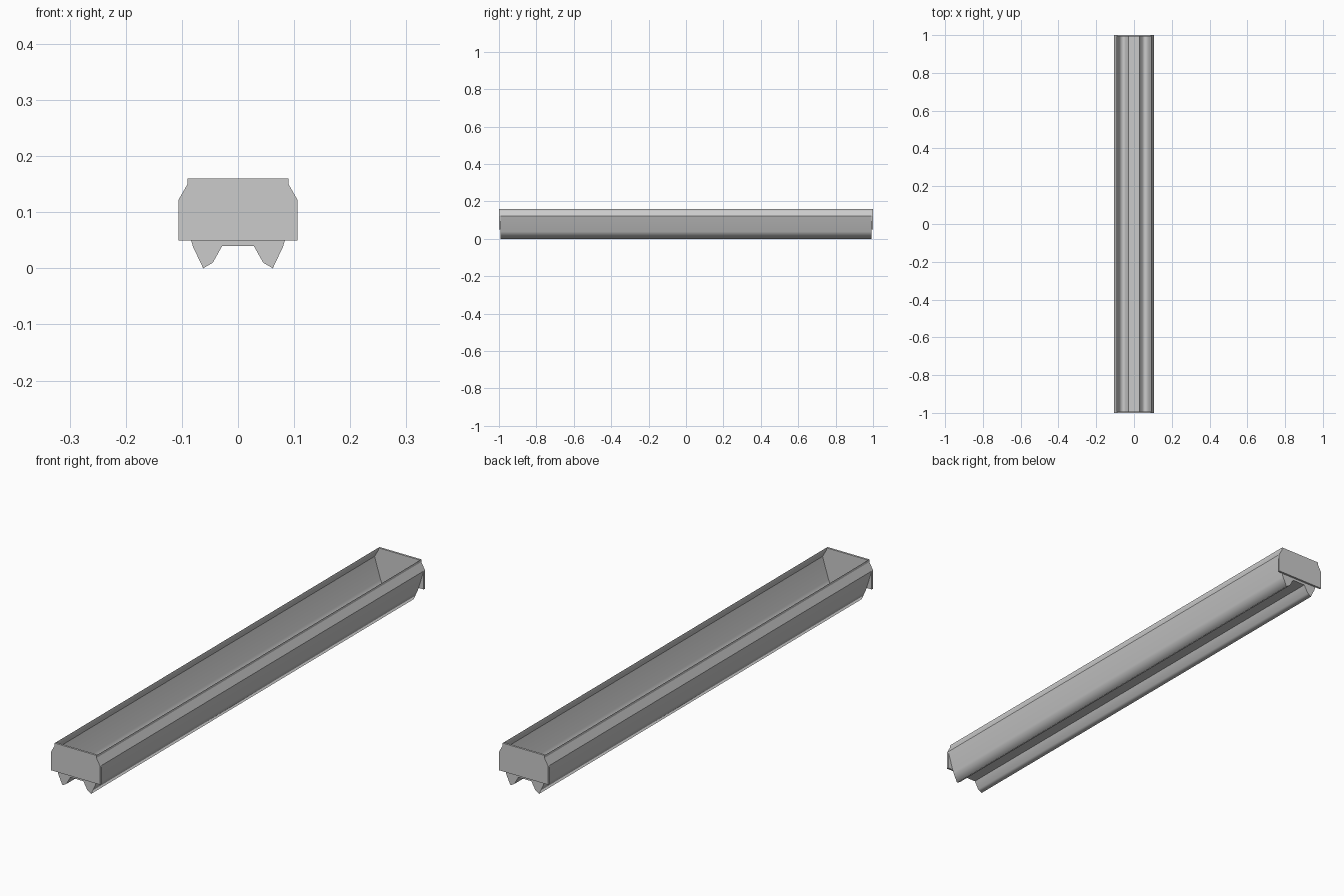
import bpy, bmesh

if "Cube" in bpy.data.objects:
    bpy.data.objects.remove(bpy.data.objects["Cube"])

END = 0.992   # where the trough stops and the end plates begin


def mirrored(half):
    """Complete a left-to-right profile from its right half."""
    return [(-x, z) for x, z in reversed(half)] + half


def finish(name, bm):
    mesh = bpy.data.meshes.new(name)
    bm.normal_update()
    bm.to_mesh(mesh)
    bm.free()
    obj = bpy.data.objects.new(name, mesh)
    bpy.context.collection.objects.link(obj)
    return obj


def sheet(name, profile, sharp=(), ends=False):
    """Run an open profile along y; sharp lists profile points kept crisp."""
    bm = bmesh.new()
    a = [bm.verts.new((x, -END, z)) for x, z in profile]
    b = [bm.verts.new((x, END, z)) for x, z in profile]
    for i in range(len(a) - 1):
        bm.faces.new((a[i], b[i], b[i + 1], a[i + 1])).smooth = True
    for i in sharp:
        bm.edges.get((a[i], b[i])).smooth = False
    if ends:
        for f in (bm.faces.new(a), bm.faces.new(b[::-1])):
            for e in f.edges:
                e.smooth = False
    return finish(name, bm)


def plate(name, outline, y0, y1):
    bm = bmesh.new()
    f = bm.faces.new([bm.verts.new((x, y0, z)) for x, z in outline])
    new = bmesh.ops.extrude_face_region(bm, geom=[f])["geom"]
    bmesh.ops.translate(bm, vec=(0, y1 - y0, 0),
                        verts=[v for v in new if isinstance(v, bmesh.types.BMVert)])
    bmesh.ops.recalc_face_normals(bm, faces=bm.faces)
    return finish(name, bm)


# Trough with two ridges underneath, closed at both ends up to the fold
half = [(0.028, 0.04), (0.045, 0.01), (0.062, 0.0), (0.08, 0.038), (0.106, 0.122)]
sheet("trough", mirrored(half), sharp=(4, 5), ends=True)

# Inward-leaning lips with a short upright edge
for side, s in (("left", -1), ("right", 1)):
    lip = [(0.106, 0.122), (0.09, 0.15), (0.09, 0.16)]
    pts = [(s * x, z) for x, z in lip]
    sheet(side + "_lip", pts if s > 0 else pts[::-1], sharp=(1,))

# End plates
outline = mirrored([(0.09, 0.16), (0.09, 0.15), (0.106, 0.122), (0.106, 0.05)])
for end, s in (("front", -1), ("back", 1)):
    plate(end + "_end_plate", outline, s * END, s * 1.0)
